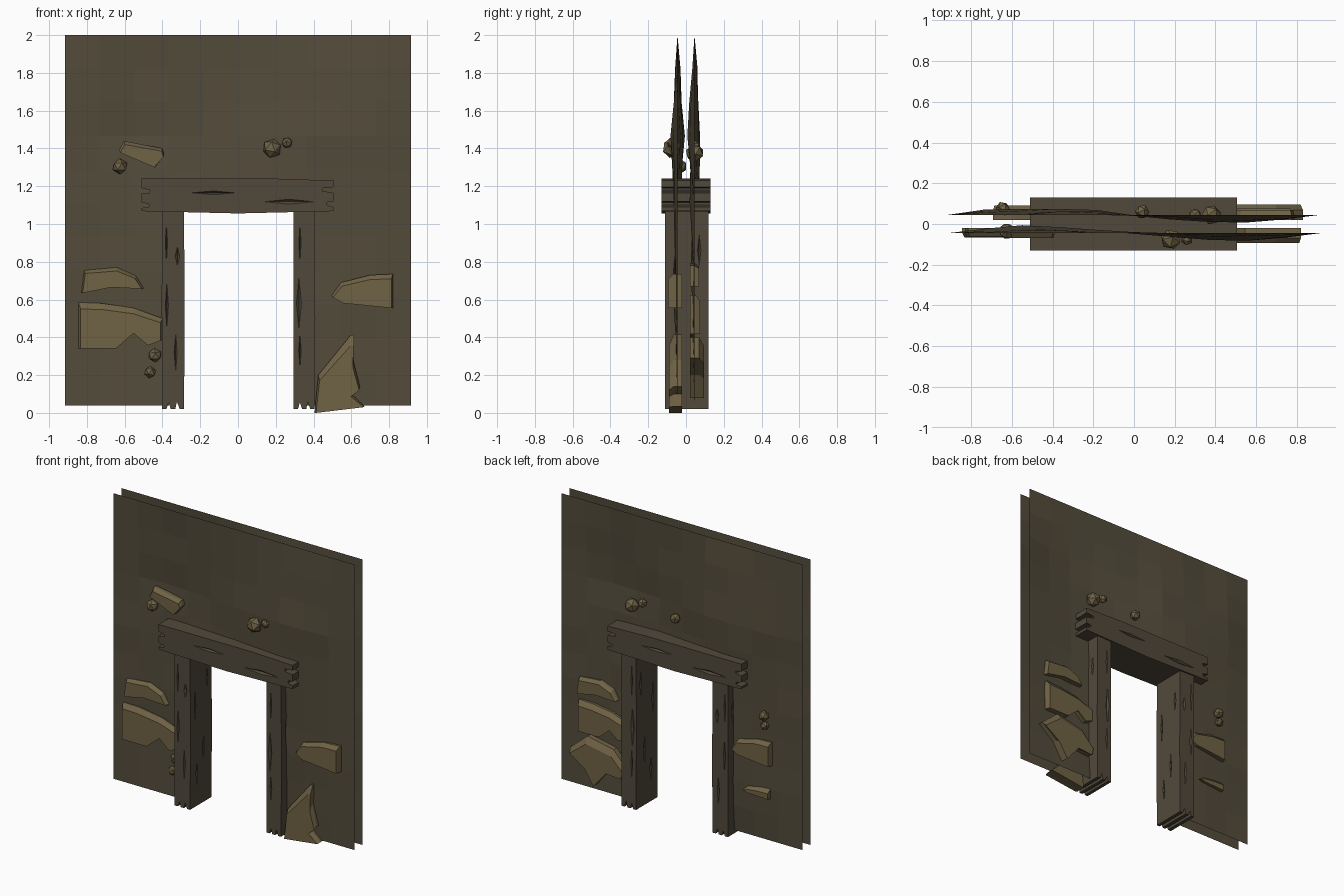
import bpy, bmesh, math, random
from mathutils import Vector

if "Cube" in bpy.data.objects:
    bpy.data.objects.remove(bpy.data.objects["Cube"])
random.seed(4)

def material(name, rgb):
    m = bpy.data.materials.new(name)
    m.diffuse_color = (*rgb, 1)
    m.use_nodes = True
    m.node_tree.nodes["Principled BSDF"].inputs["Base Color"].default_value = m.diffuse_color
    return m

EARTH = material("dark earth", (0.088, 0.072, 0.044))
WOOD = material("old timber", (0.082, 0.066, 0.044))
STONE = material("tan stone", (0.160, 0.122, 0.060))

def make(name, verts, faces, mat):
    me = bpy.data.meshes.new(name)
    me.from_pydata(verts, [], faces)
    bm = bmesh.new()
    bm.from_mesh(me)
    bmesh.ops.recalc_face_normals(bm, faces=bm.faces)
    bm.to_mesh(me)
    bm.free()
    me.materials.append(mat)
    ob = bpy.data.objects.new(name, me)
    bpy.context.collection.objects.link(ob)
    return ob

# ---- earth sheets: rippled grids with a doorway left out ----
NX, NZ, W = 10, 11, 0.915
RIPPLE = [0, .3, .4, .45, .4, .45, .6, .75, 1, .65, .3, 0]   # strength by row

def sheet(name, side):
    verts, faces = [], []
    for j in range(NZ + 1):
        for i in range(NX + 1):
            x = -W + 2 * W * i / NX
            z = 0.04 + 1.96 * j / NZ
            rim = i in (0, NX) or j in (0, NZ)
            y = -0.045 - 0.036 * RIPPLE[j] * math.sin(math.pi * x / W)
            if not rim:
                y += random.uniform(-.006, .006)
            verts.append((x * side, y * side, z))
    for j in range(NZ):
        for i in range(NX):
            if 3 <= i <= 6 and j < 6:
                continue
            a = j * (NX + 1) + i
            faces.append((a, a + 1, a + NX + 2, a + NX + 1))
    ob = make(name, verts, faces, EARTH)
    # all faces look outwards
    bm = bmesh.new()
    bm.from_mesh(ob.data)
    bm.normal_update()
    bmesh.ops.reverse_faces(bm, faces=[f for f in bm.faces if f.normal.y * side > 0])
    bm.to_mesh(ob.data)
    bm.free()

sheet("front_wall", 1)
sheet("back_wall", -1)

# ---- timber frame: extruded profiles with cracks cut in ----
def extrude(name, profile, y0, y1, mat):
    n = len(profile)
    verts = [(x, y, z) for y in (y0, y1) for x, z in profile]
    faces = [tuple(range(n)), tuple(range(n, 2 * n))]
    faces += [(i, (i + 1) % n, n + (i + 1) % n, n + i) for i in range(n)]
    return make(name, verts, faces, mat)

def crack_cut(ob, cracks):
    """Each crack is a stretched octahedron: centre and half sizes."""
    verts, faces = [], []
    for c, h in cracks:
        b = len(verts)
        for ax in range(3):
            for s in (-1, 1):
                p = Vector(c)
                p[ax] += s * h[ax]
                verts.append(p)
        faces += [(b + i, b + 2 + j, b + 4 + k) for i in (0, 1) for j in (0, 1) for k in (0, 1)]
    cutter = make(ob.name + "_crack_cutter", verts, faces, WOOD)
    cutter.hide_render = True
    cutter.display_type = 'WIRE'
    mod = ob.modifiers.new("cracks", 'BOOLEAN')
    mod.object = cutter
    mod.solver = 'EXACT'

def post(name, x0, x1, spots):
    w = x1 - x0
    prof = [(x0, .02), (x0 + .2 * w, .02), (x0 + .3 * w, .055), (x0 + .4 * w, .02),
            (x0 + .6 * w, .02), (x0 + .68 * w, .06), (x0 + .8 * w, .02), (x1, .02),
            (x1 + .004, .5), (x1, 1.07), (x0, 1.07), (x0 - .002, .6)]
    ob = extrude(name, prof, -.112, .12, WOOD)
    cracks = []
    for u, z, hw, hl in spots:
        for y in (-.112, .12):
            cracks.append(((x0 + u * w, y, z), (hw, .012, hl)))
    for x in (x0, x1):
        for y, z, hl in ((-.06, .72, .13), (.03, .4, .12), (.07, .86, .09), (-.04, .25, .1)):
            cracks.append(((x, y, z), (.014, .010, hl)))
    crack_cut(ob, cracks)

post("left_post", -.402, -.286, [(.7, .83, .012, .05), (.2, .9, .006, .1),
                                 (.22, .57, .008, .12), (.62, .32, .008, .1)])
post("right_post", .295, .405, [(.25, .58, .013, .14), (.3, .9, .006, .1), (.3, .33, .007, .09)])

lintel = extrude("lintel", [
    (-.512, 1.24), (-.512, 1.19), (-.465, 1.18), (-.47, 1.165), (-.512, 1.16), (-.512, 1.115),
    (-.47, 1.105), (-.47, 1.09), (-.512, 1.085), (-.51, 1.068), (0, 1.056), (.506, 1.068),
    (.506, 1.09), (.47, 1.10), (.47, 1.115), (.506, 1.12), (.506, 1.165), (.445, 1.175),
    (.45, 1.19), (.506, 1.195), (.506, 1.23), (.2, 1.24)], -.13, .13, WOOD)
crack_cut(lintel, [((s * x, s * -.13, z), (hl, .014, hw)) for s in (1, -1)
                   for x, z, hl, hw in ((-.13, 1.165, .115, .01), (.27, 1.118, .13, .013))])

# ---- flat stones set in the walls: chamfered along the top ----
LEDGE = [(-.83, .635), (-.815, .755), (-.64, .77), (-.54, .725), (-.5, .66), (-.67, .67), (-.78, .645)]
BLOCK = [(-.845, .34), (-.845, .585), (-.72, .58), (-.55, .555), (-.4, .5), (-.4, .39),
         (-.47, .36), (-.55, .435), (-.65, .34)]
WEDGE = [(.495, .62), (.545, .69), (.7, .73), (.82, .735), (.82, .555), (.55, .585)]
SHARD = [(.405, 0), (.425, .2), (.595, .41), (.615, .415), (.61, .28), (.645, .14), (.6, .1), (.67, .035)]
CAP = [(-.63, 1.39), (-.605, 1.44), (-.4, 1.40), (-.39, 1.365), (-.44, 1.3)]
SLAB = [(-.83, .29), (-.7, .4), (-.5, .36), (-.41, .26), (-.42, .2), (-.54, .21), (-.64, .08), (-.71, .2)]

def slab(name, prof, y, side=1, scale=1.0, dx=0, dz=0, flat=1.0):
    cx = sum(p[0] for p in prof) / len(prof)
    cz = sum(p[1] for p in prof) / len(prof)
    low = min(p[1] for p in prof)
    prof = [(cx + (x - cx) * scale + dx, cz + (z - cz) * scale * flat + dz, (z - low)) for x, z in
            [(p[0], p[1]) for p in prof]]
    cx, n = cx + dx, len(prof)
    rings = []
    for yy, kx, kz in ((-.02, 1, 0), (y + .025, 1, 0), (y, .95, .14)):
        rings += [(side * (cx + (x - cx) * kx), side * yy, z - kz * h) for x, z, h in prof]
    faces = [tuple(range(n)), tuple(range(2 * n, 3 * n))]
    for r in (0, n):
        faces += [(r + i, r + (i + 1) % n, r + n + (i + 1) % n, r + n + i) for i in range(n)]
    make(name, rings, faces, STONE)

slab("front_ledge_stone", LEDGE, -.062)
slab("front_block_stone", BLOCK, -.066)
slab("front_wedge_stone", WEDGE, -.094)
slab("front_shard_stone", SHARD, -.09)
slab("front_cap_stone", CAP, -.07)
slab("back_ledge_stone", LEDGE, -.07, -1, .92, .03, .03)
slab("back_block_stone", BLOCK, -.075, -1, .85, .03, .06)
slab("back_slab_stone", SLAB, -.095, -1)
slab("back_wedge_stone", WEDGE, -.09, -1, .9, -.11, 0)
slab("back_sliver_stone", WEDGE, -.085, -1, .6, -.07, -.28, .6)

# ---- small pebbles ----
PEBBLES = [(-.625, -.035, 1.305, .042), (.18, -.075, 1.4, .052), (.26, -.075, 1.43, .03),
           (-.44, -.04, .305, .038), (-.465, -.04, .215, .032),
           (.38, .045, 1.375, .05), (.3, .045, 1.41, .032), (.04, .06, 1.38, .036),
           (-.645, .075, .9, .036), (-.65, .075, .835, .03)]
for i, (x, y, z, r) in enumerate(PEBBLES):
    bpy.ops.mesh.primitive_ico_sphere_add(subdivisions=1, radius=r, location=(x, y, z),
                                          rotation=(i * .7, i * 1.1, i * .4))
    ob = bpy.context.object
    ob.name = "pebble_%d" % (i + 1)
    ob.data.materials.append(STONE)
